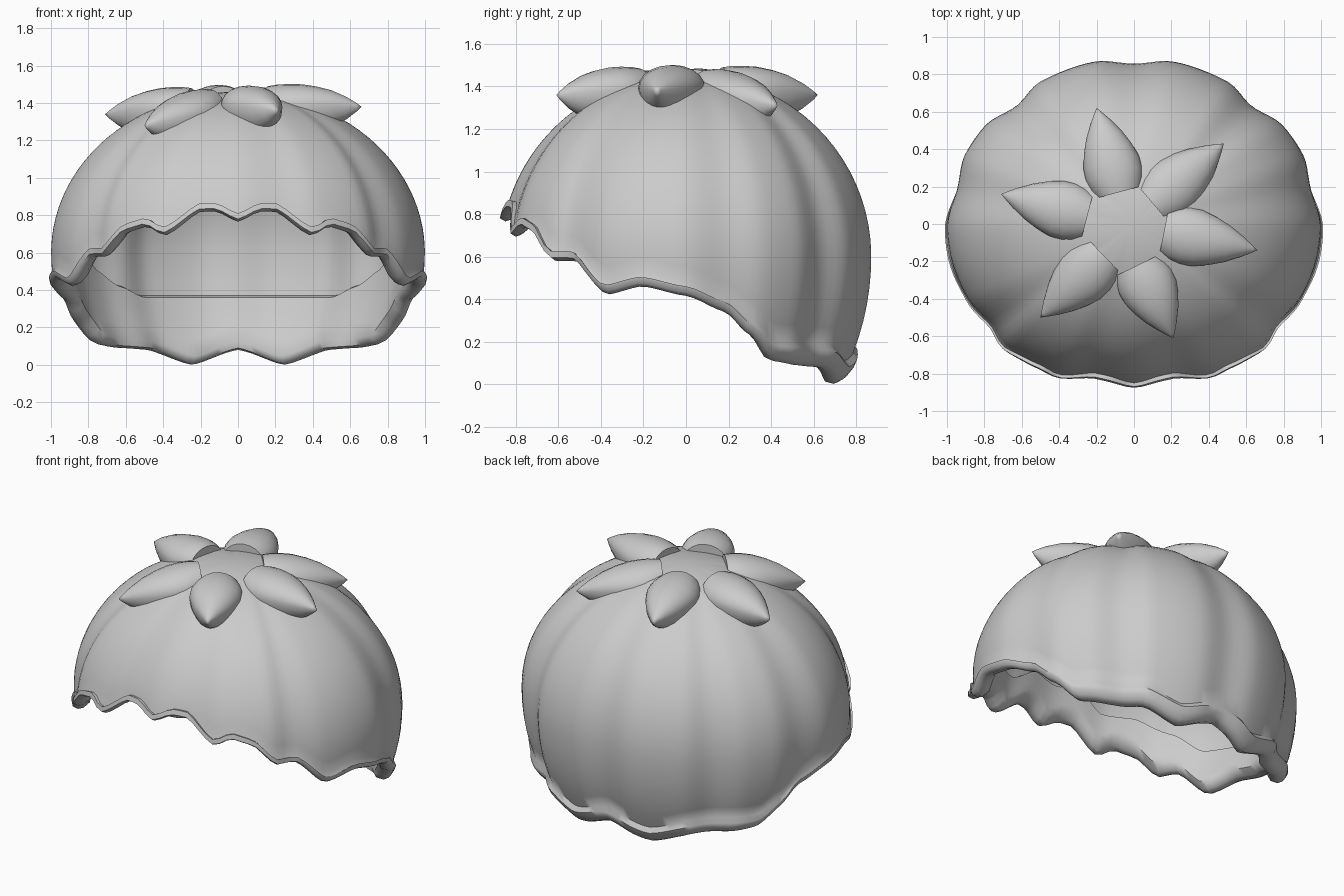
import bpy, bmesh, math
from mathutils import Vector

cube = bpy.data.objects.get("Cube")
if cube:
    bpy.data.objects.remove(cube, do_unlink=True)

grey = bpy.data.materials.new("light_grey")
grey.use_nodes = True
grey.diffuse_color = (0.6, 0.6, 0.6, 1)
grey.node_tree.nodes["Principled BSDF"].inputs["Base Color"].default_value = (0.6, 0.6, 0.6, 1)

# Degrees away from the front: height of the wavy rim, swelling of the lobes,
# and height of the inner band's top edge
RIM = [(0, .765), (7, .82), (12, .82), (23, .69), (29, .74), (36, .71), (45, .58), (52, .58),
       (64, .42), (76, .46), (90, .415), (103, .34), (112, .23), (121, .11), (133, .09),
       (146, .08), (163, 0), (180, .08)]
LOBES = [(0, 1.005), (14, .985), (26, 1.02), (42, 1.02), (51, .98), (63, 1.0), (88, 1.0),
         (103, .97), (116, 1.0), (127, 1.0), (139, .96), (151, 1.01), (168, 1.02), (180, .985)]
BAND = [(0, .98), (12, 1.0), (23, .9), (36, .9), (52, .8), (64, .68), (90, .64), (110, .6),
        (120, .56), (126, .5), (135, .42), (146, .36), (180, .36)]


def lookup(table, a, soft):
    for (a0, v0), (a1, v1) in zip(table, table[1:]):
        if a <= a1:
            t = (a - a0) / (a1 - a0)
            t += soft * (t * t * (3 - 2 * t) - t)
            return v0 + (v1 - v0) * t
    return table[-1][1]


MID, UP, DOWN, DEPTH, WALL = .6, .86, 1.05, .87, .03


def width_at(z):
    h = UP if z > MID else DOWN
    return math.sqrt(max(0, 1 - ((z - MID) / h) ** 2))


def arc(z_end, steps, shrink):
    """Points (width, height) from just below the crown down to z_end."""
    end = math.acos((z_end - MID) / (UP if z_end > MID else DOWN))
    pts = []
    for k in range(1, steps + 1):
        t = end * k / steps
        h = UP - shrink if t < math.pi / 2 else DOWN
        pts.append((math.sin(t) * (1 - shrink), MID + h * math.cos(t)))
    return pts


def finish(bm, name, angle):
    bmesh.ops.recalc_face_normals(bm, faces=bm.faces)
    mesh = bpy.data.meshes.new(name)
    bm.to_mesh(mesh)
    bm.free()
    mesh.materials.append(grey)
    obj = bpy.data.objects.new(name, mesh)
    bpy.context.collection.objects.link(obj)
    bpy.ops.object.select_all(action='DESELECT')
    obj.select_set(True)
    bpy.context.view_layer.objects.active = obj
    bpy.ops.object.shade_smooth_by_angle(angle=math.radians(angle))
    return obj


# Hollow ribbed shell with a rolled, wavy rim and a thicker band inside it
def build_shell(segments=144, steps=26):
    bm = bmesh.new()
    columns = []
    for i in range(segments):
        a = 2 * math.pi * i / segments
        deg = math.degrees(a)
        deg = min(deg, 360 - deg)
        rim = lookup(RIM, deg, .5)
        lobe = lookup(LOBES, deg, 1)
        band = lookup(BAND, deg, .5)
        back = min(1, max(0, (deg - 105) / 25))
        roll = .01 + .012 * back
        top = .07 + .04 * back
        w, low = width_at(rim + top), width_at(rim)
        profile = [(s * lobe, z) for s, z in arc(rim + top, steps, 0)]
        profile += [(s * lobe, z) for s, z in [
            (w + roll, rim + top - .03),
            ((w + low) / 2 + roll + .012, rim + .045),
            (low + .02 + .015 * back, rim + .015),
            (low - .01 + .012 * back, rim),
            (low - .045, rim + .01)]]
        # Inner band, its ribs half smoothed away, climbing to its top edge
        even = (lobe + .99) / 2
        profile.append((((w + low) / 2 - .08) * even, rim + .045))
        for t in (.1, .4, .7, 1):
            z = rim + top + (band - rim - top) * t
            profile.append(((width_at(z) - .08 + .01 * t) * even, z))
        profile += [(s * lobe, z) for s, z in reversed(arc(band + .01, steps, WALL))]
        columns.append([bm.verts.new((s * math.sin(a), -DEPTH * s * math.cos(a), z))
                        for s, z in profile])
    crown = bm.verts.new((0, 0, MID + UP))
    ceiling = bm.verts.new((0, 0, MID + UP - WALL))
    for c, d in zip(columns, columns[1:] + columns[:1]):
        bm.faces.new((crown, c[0], d[0]))
        bm.faces.new((ceiling, d[-1], c[-1]))
        for k in range(len(c) - 1):
            bm.faces.new((c[k], c[k + 1], d[k + 1], d[k]))
    return finish(bm, "ribbed_shell", 55)


# Plump pointed leaf, blunt at the inner end and deeper underneath
def build_leaf(name, base, tip, sides=20):
    bm = bmesh.new()
    start, end = Vector(base), Vector(tip)
    along = end - start
    side = Vector((-along.y, along.x, 0)).normalized()
    rings = []
    for t, half, thick in [(0, .125, .105), (.1, .145, .11), (.22, .156, .11), (.36, .152, .106),
                           (.52, .13, .094), (.68, .098, .076), (.84, .054, .046), (.95, .018, .017)]:
        c = start + along * t
        c.z += .012 * math.sin(math.pi * t)
        ring = []
        for j in range(sides):
            u = 2 * math.pi * j / sides
            lift = thick * math.sin(u) * (1 if u <= math.pi else 1.6)
            ring.append(bm.verts.new(c + side * half * math.cos(u) + Vector((0, 0, lift))))
        rings.append(ring)
    point = bm.verts.new(end)
    for r, q in zip(rings, rings[1:]):
        for j in range(sides):
            n = (j + 1) % sides
            bm.faces.new((r[j], r[n], q[n], q[j]))
    for j in range(sides):
        bm.faces.new((rings[-1][j], rings[-1][(j + 1) % sides], point))
    bm.faces.new(rings[0])
    return finish(bm, name, 50)


build_shell()
LEAVES = {
    "back_leaf": ((-.08, .17, 1.385), (-.2, .62, 1.36)),
    "back_left_leaf": ((.1, .11, 1.375), (.48, .43, 1.31)),
    "left_leaf": ((.16, -.04, 1.385), (.66, -.14, 1.38)),
    "front_left_leaf": ((.02, -.22, 1.38), (.21, -.61, 1.36)),
    "front_right_leaf": ((-.16, -.17, 1.37), (-.5, -.5, 1.28)),
    "right_leaf": ((-.25, .04, 1.375), (-.71, .16, 1.34)),
}
for leaf_name, (leaf_base, leaf_tip) in LEAVES.items():
    build_leaf(leaf_name, leaf_base, leaf_tip)
